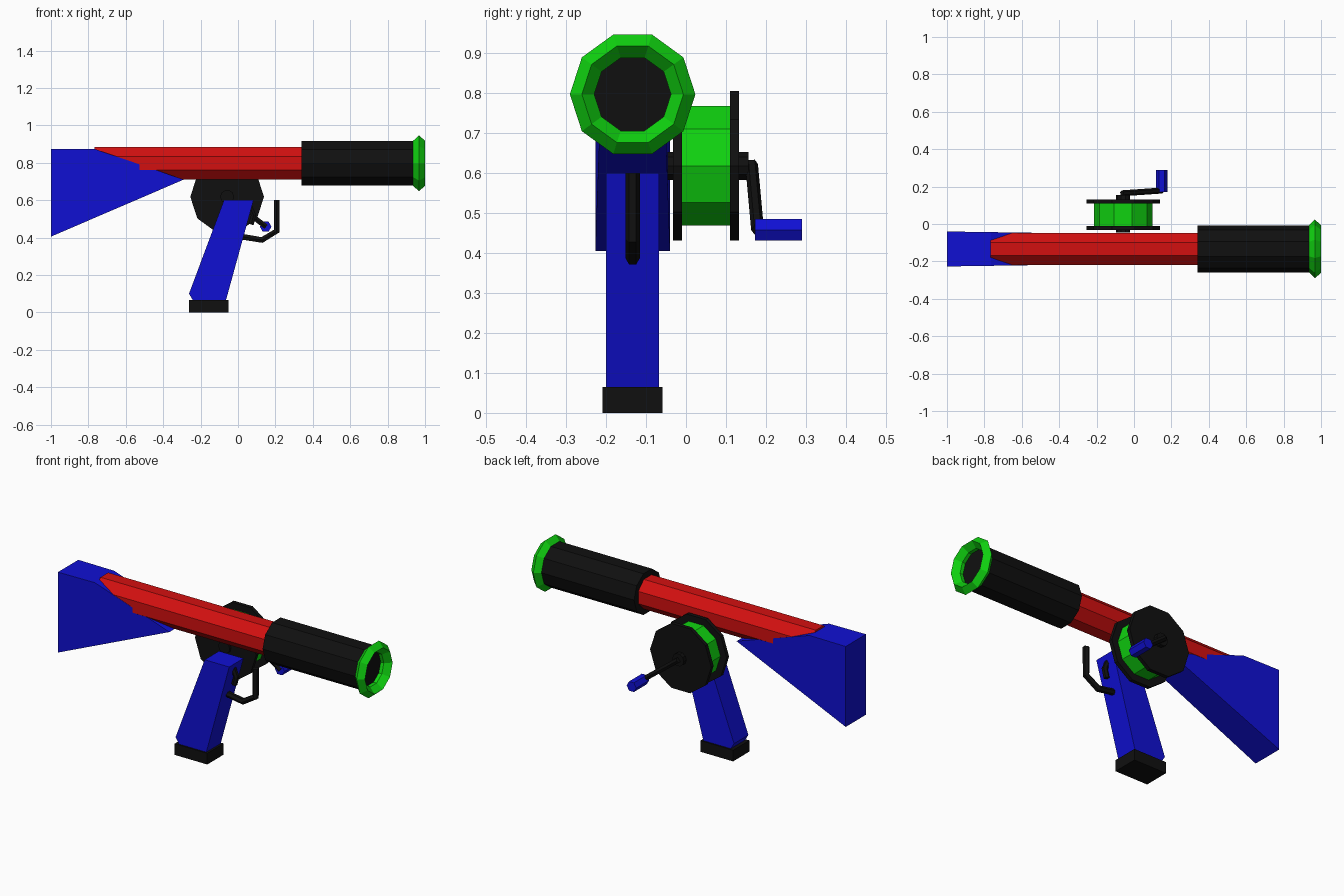
import bpy
import bmesh
from math import cos, sin, pi
from mathutils import Vector

cube = bpy.data.objects.get("Cube")
if cube:
    bpy.data.objects.remove(cube, do_unlink=True)

AXIS_Y, AXIS_Z = -0.1335, 0.797      # barrel centre line
REEL_X, REEL_Z = -0.058, 0.618       # reel centre


def make_material(name, color):
    mat = bpy.data.materials.new(name)
    mat.use_nodes = True
    mat.diffuse_color = color
    mat.node_tree.nodes["Principled BSDF"].inputs["Base Color"].default_value = color
    return mat


RED = make_material("red", (0.65, 0.005, 0.005, 1))
GREEN = make_material("green", (0.005, 0.65, 0.005, 1))
BLUE = make_material("blue", (0.005, 0.005, 0.65, 1))
BLACK = make_material("black", (0.005, 0.005, 0.005, 1))


def finish(name, bm, mat):
    bmesh.ops.recalc_face_normals(bm, faces=bm.faces)
    mesh = bpy.data.meshes.new(name)
    bm.to_mesh(mesh)
    bm.free()
    mesh.materials.append(mat)
    obj = bpy.data.objects.new(name, mesh)
    bpy.context.collection.objects.link(obj)
    return obj


def loft(name, path, radii, sides, mat, axis=None, ref=(0, 1, 0), turn=0.0, closed=False):
    """Flat-sided tube through the path points; closed joins last ring to first."""
    bm = bmesh.new()
    pts = [Vector(p) for p in path]
    rings = []
    for i, (p, r) in enumerate(zip(pts, radii)):
        before, after = pts[max(i - 1, 0)], pts[min(i + 1, len(pts) - 1)]
        t = Vector(axis) if axis else (p - before).normalized() + (after - p).normalized()
        t.normalize()
        u = Vector(ref)
        u = (u - t * u.dot(t)).normalized()
        v = t.cross(u)
        angles = [2 * pi * (k + turn) / sides for k in range(sides)]
        rings.append([bm.verts.new(p + r * (cos(a) * u + sin(a) * v)) for a in angles])
    pairs = list(zip(rings, rings[1:]))
    if closed:
        pairs.append((rings[-1], rings[0]))
    else:
        bm.faces.new(rings[0])
        bm.faces.new(rings[-1])
    for a, b in pairs:
        for k in range(sides):
            n = (k + 1) % sides
            bm.faces.new((a[k], a[n], b[n], b[k]))
    return finish(name, bm, mat)


def slab(name, outline, half_width, mat):
    """Side outline (x, z) widened in y; half_width is a function of x."""
    bm = bmesh.new()
    sides = [[bm.verts.new((x, AXIS_Y + s * half_width(x), z)) for x, z in outline]
             for s in (-1, 1)]
    for ring in sides:
        bm.faces.new(ring)
    for k in range(len(outline)):
        n = (k + 1) % len(outline)
        bm.faces.new((sides[0][k], sides[0][n], sides[1][n], sides[1][k]))
    return finish(name, bm, mat)


def along_x(*xs):
    return [(x, AXIS_Y, AXIS_Z) for x in xs]


def disc(name, y0, y1, radius, mat, sides=10, x=REEL_X, z=REEL_Z):
    loft(name, [(x, y0, z), (x, y1, z)], [radius] * 2, sides, mat, ref=(1, 0, 0))


def bar(name, outline, radius, mat):
    loft(name, [(x, AXIS_Y, z) for x, z in outline], [radius] * len(outline), 6, mat)


# Barrel, receiver and flared muzzle
loft("receiver", along_x(-0.767, 0.36), [0.0935] * 2, 8, RED, turn=0.5)
loft("barrel", along_x(0.34, 0.945), [0.126] * 2, 10, BLACK)
loft("muzzle_flare", along_x(0.936, 0.967, 1.0, 0.965, 0.938),
     [0.126, 0.157, 0.127, 0.096, 0.096], 10, GREEN, axis=(1, 0, 0), closed=True)

# Shoulder stock, slightly narrower towards the front
slab("stock", [(-1, 0.405), (-1, 0.873), (-0.765, 0.873), (-0.29, 0.71)],
     lambda x: 0.0935 - 0.015 * (x + 1), BLUE)

# Grip with its foot, trigger and guard
slab("grip", [(-0.235, 0.055), (-0.262, 0.10), (-0.075, 0.6), (0.083, 0.6), (-0.067, 0.055)],
     lambda x: 0.066, BLUE)
slab("grip_foot", [(-0.262, 0), (-0.262, 0.065), (-0.052, 0.065), (-0.052, 0)],
     lambda x: 0.075, BLACK)
bar("trigger", [(0.06, 0.57), (0.083, 0.52), (0.07, 0.47)], 0.016, BLACK)
bar("trigger_guard", [(0.207, 0.6), (0.207, 0.435), (0.128, 0.387), (0.0, 0.408)], 0.018, BLACK)

# Side reel
disc("reel_axle", -0.046, 0.156, 0.037, BLACK)
disc("reel_drum", -0.012, 0.112, 0.157, GREEN)
disc("reel_inner_plate", -0.032, -0.01, 0.197, BLACK)
disc("reel_outer_plate", 0.11, 0.132, 0.197, BLACK)

# Crank and handle
loft("crank_arm", [(-0.065, 0.164, 0.622), (0.15, 0.179, 0.458)], [0.016] * 2, 6, BLACK)
disc("crank_handle", 0.172, 0.29, 0.031, BLUE, sides=6, x=0.148, z=0.458)
